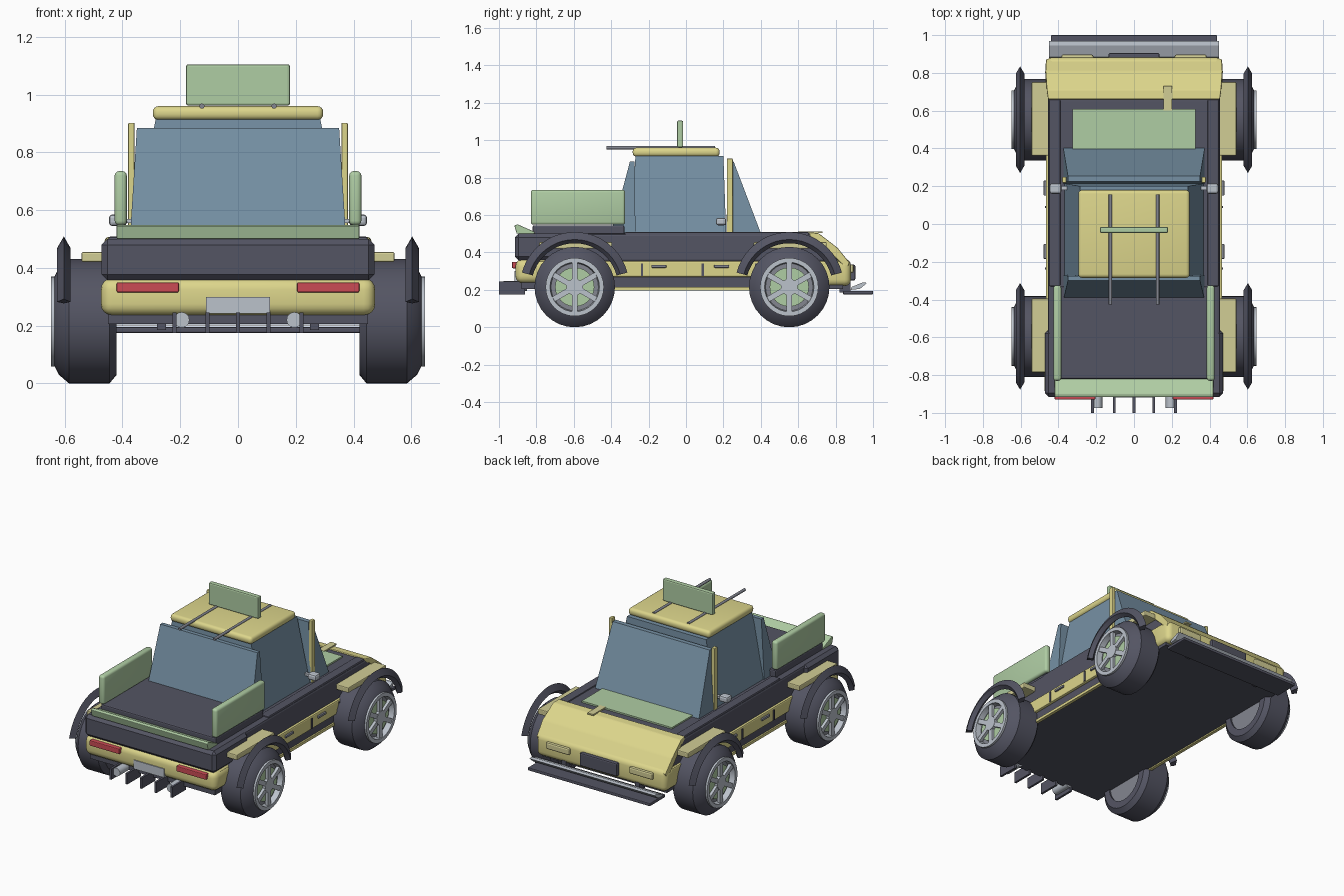
import bpy, bmesh, math
from mathutils import Matrix, Vector

if "Cube" in bpy.data.objects:
    bpy.data.objects.remove(bpy.data.objects["Cube"])


def mat(name, r, g, b):
    m = bpy.data.materials.new(name)
    m.diffuse_color = (r, g, b, 1)
    m.use_nodes = True
    m.node_tree.nodes["Principled BSDF"].inputs["Base Color"].default_value = m.diffuse_color
    return m


DARK = mat("charcoal", .088, .09, .125)
YELLOW = mat("yellow", .72, .67, .26)
PALE = mat("pale yellow", .64, .61, .30)
GREEN = mat("pale green", .43, .61, .37)
GLASS = mat("blue glass", .18, .28, .37)
SILVER = mat("silver", .50, .54, .60)
GREY = mat("mid grey", .23, .24, .28)
RED = mat("red", .60, .07, .09)


def finish(name, bm, m, smooth=False):
    bmesh.ops.recalc_face_normals(bm, faces=bm.faces)
    me = bpy.data.meshes.new(name)
    bm.to_mesh(me)
    bm.free()
    me.materials.append(m)
    ob = bpy.data.objects.new(name, me)
    bpy.context.collection.objects.link(ob)
    if smooth:
        bpy.context.view_layer.objects.active = ob
        ob.select_set(True)
        bpy.ops.object.shade_smooth_by_angle(angle=math.radians(35))
        ob.select_set(False)
    return ob


def box(name, x, y, z, m, bevel=0, seg=2):
    """Box given by its (min, max) range on each axis."""
    bm = bmesh.new()
    bmesh.ops.create_cube(bm, size=1)
    for v in bm.verts:
        v.co = [(r[0] + r[1]) / 2 + c * (r[1] - r[0]) for r, c in zip((x, y, z), v.co)]
    if bevel:
        bmesh.ops.bevel(bm, geom=bm.edges[:], offset=bevel, segments=seg,
                        profile=.5, affect='EDGES')
    return finish(name, bm, m, seg > 2)


def pair(name, x, y, z, m, bevel=0, seg=2):
    for s, side in ((1, "right"), (-1, "left")):
        box(f"{name}_{side}", sorted((s * x[0], s * x[1])), y, z, m, bevel, seg)


def prism(name, pts, hw, m, bevel=0):
    """Side profile of (y, z) or (y, z, half width) points, spanned across x."""
    bm = bmesh.new()
    rows = [[bm.verts.new((s * (p[2] if len(p) > 2 else hw), p[0], p[1])) for p in pts]
            for s in (-1, 1)]
    n = len(pts)
    bm.faces.new(rows[0])
    bm.faces.new(rows[1])
    for i in range(n):
        j = (i + 1) % n
        bm.faces.new((rows[0][i], rows[0][j], rows[1][j], rows[1][i]))
    if bevel:
        bmesh.ops.recalc_face_normals(bm, faces=bm.faces)
        bmesh.ops.bevel(bm, geom=bm.edges[:], offset=bevel, segments=2,
                        profile=.5, affect='EDGES')
    return finish(name, bm, m)


def lathe(name, prof, s, cy, cz, m, a0=0, a1=360, steps=32):
    """Closed (x, radius) section swept around an axle; s mirrors it in x."""
    bm = bmesh.new()
    full = a1 - a0 == 360
    rings = []
    for i in range(steps if full else steps + 1):
        a = math.radians(a0 + (a1 - a0) * i / steps)
        rings.append([bm.verts.new((s * x, cy + r * math.cos(a), cz + r * math.sin(a)))
                      for x, r in prof])
    for i in range(steps):
        p, q = rings[i], rings[(i + 1) % len(rings)]
        for k in range(len(prof)):
            l = (k + 1) % len(prof)
            bm.faces.new((p[k], p[l], q[l], q[k]))
    if not full:
        bm.faces.new(rings[0])
        bm.faces.new(rings[-1])
    return finish(name, bm, m, True)


def rod(name, a, b, r, m, n=12):
    a, b = Vector(a), Vector(b)
    bm = bmesh.new()
    bmesh.ops.create_cone(bm, cap_ends=True, segments=n, radius1=r, radius2=r,
                          depth=(b - a).length)
    q = (b - a).to_track_quat('Z', 'Y').to_matrix().to_4x4()
    bmesh.ops.transform(bm, matrix=Matrix.Translation((a + b) / 2) @ q, verts=bm.verts)
    return finish(name, bm, m, True)


# Lower body: floor, sills and yellow waist band
box("floor_pan", (-.45, .45), (-.88, .84), (.205, .28), DARK)
pair("sill_strip", (.44, .46), (-.42, .40), (.197, .215), YELLOW)
box("waist_band", (-.467, .467), (-.86, .82), (.268, .355), YELLOW, .008)
box("rear_bumper", (-.475, .475), (-.912, -.72), (.235, .365), YELLOW, .04, 4)
box("front_bumper", (-.468, .468), (.72, .882), (.22, .365), YELLOW, .035, 4)

# Upper body, with a wider tail section
prism("upper_body", [(-.88, .35), (.84, .35), (.81, .40), (.70, .49), (.66, .50),
                     (-.88, .50)], .455, DARK, .012)
box("tail_section", (-.472, .472), (-.915, -.56), (.358, .50), DARK, .02, 1)
box("bed_cover", (-.415, .415), (-.82, -.33), (.49, .545), DARK, .008)
pair("bonnet_rail", (.39, .45), (-.33, .66), (.48, .508), DARK, .008)

# Bonnet, its green panel and strip
prism("bonnet", [(.66, .485, .455), (.66, .508, .455), (.71, .502, .462), (.81, .425, .47),
                 (.875, .345, .465), (.86, .31, .465), (.80, .37, .47), (.70, .465, .46)],
      .46, YELLOW, .006)
box("bonnet_panel", (-.325, .325), (.39, .61), (.495, .51), GREEN)
box("bonnet_strip", (.157, .2), (.60, .73), (.503, .512), PALE)

# Door panel gaps and handles
for s in (1, -1):
    for y in (-.235, .09, .375):
        box("panel_gap", sorted((s * .46, s * .472)), (y - .006, y + .006), (.275, .342), DARK)
    for y in (-.145, .19):
        box("door_handle", sorted((s * .46, s * .478)), (y - .04, y + .04), (.318, .334), GREY, .004)

# Cabin glass: tapered middle plus front and rear wedges
bm = bmesh.new()
levels = []
for z, hx, y0, y1 in ((.49, .37, -.30, .215), (.915, .285, -.27, .20)):
    levels.append([bm.verts.new(c) for c in ((-hx, y0, z), (hx, y0, z), (hx, y1, z), (-hx, y1, z))])
for f in levels:
    bm.faces.new(f)
for i in range(4):
    j = (i + 1) % 4
    bm.faces.new((levels[0][i], levels[0][j], levels[1][j], levels[1][i]))
finish("cabin_glass", bm, GLASS)
prism("windscreen", [(.215, .49, .375), (.405, .49, .375), (.255, .885, .35), (.225, .885, .35)],
      .37, GLASS)
prism("rear_window", [(-.27, .49, .375), (-.405, .49, .375), (-.30, .885, .35), (-.275, .885, .35)],
      .37, GLASS)
pair("cabin_pillar", (.358, .38), (.218, .25), (.49, .902), YELLOW, .004)

# Roof, rods and sign board
box("roof", (-.295, .295), (-.285, .18), (.912, .96), YELLOW, .02, 4)
for x in (-.125, .125):
    rod("roof_rod", (x, -.425, .96), (x, .155, .96), .009, GREY)
box("roof_board", (-.18, .18), (-.048, -.015), (.962, 1.105), GREEN, .008)

# Bed side panels and tail lip
pair("bed_side", (.385, .427), (-.83, -.325), (.548, .735), GREEN, .015, 3)
prism("tail_lip", [(-.81, .50), (-.905, .50), (-.918, .545), (-.90, .55), (-.81, .51)],
      .42, GREEN, .004)

# Mirrors
pair("mirror", (.385, .447), (.16, .215), (.545, .585), SILVER, .012)
pair("mirror_arm", (.34, .40), (.18, .20), (.555, .57), SILVER)

# Tail: lamps, plate, diffuser fins and exhausts
pair("tail_lamp", (.205, .42), (-.93, -.895), (.315, .35), RED, .005)
box("rear_plate", (-.11, .11), (-.918, -.90), (.243, .30), SILVER)
for x in (-.22, -.105, 0, .105, .22):
    box("diffuser_fin", (x - .007, x + .007), (-1, -.86), (.175, .245), DARK)
for s in (1, -1):
    rod("exhaust", (s * .195, -.975, .22), (s * .195, -.85, .22), .027, SILVER, 16)

# Nose: grille, lamps, grey blade and splitter
box("front_grille", (-.135, .135), (.86, .905), (.25, .335), DARK, .008)
pair("head_lamp", (.215, .385), (.86, .897), (.29, .335), PALE, .01)
prism("nose_blade", [(.88, .20), (.885, .215), (.945, .24), (.968, .237), (.93, .205)],
      .45, SILVER)
box("splitter", (-.44, .44), (.84, 1.0), (.175, .195), DARK, .005)
pair("splitter_stay", (.25, .28), (.82, .88), (.185, .24), DARK)

# Wheels, arches and wing plates
tyre = [(.42, .14), (.42, .185), (.445, .215), (.585, .215), (.62, .185), (.638, .15), (.60, .14)]
rim = [(.60, .125), (.60, .156), (.648, .156), (.648, .132)]
flare = [(.58, .252), (.603, .292), (.626, .252), (.603, .232)]
for cy in (-.595, .552):
    box_y = (cy - .19, cy + .20)
    pair("wing_plate", (.43, .542), box_y, (.42, .455), PALE, .006)
    for s in (1, -1):
        lathe("tyre", tyre, s, cy, .215, DARK)
        lathe("rim", rim, s, cy, .215, SILVER)
        lathe("arch_flare", flare, s, cy, .217, DARK, 15, 165, 20)
        rod("wheel_back", (s * .43, cy, .215), (s * .612, cy, .215), .145, GREY, 32)
        rod("wheel_disc", (s * .60, cy, .215), (s * .625, cy, .215), .105, GREEN, 24)
        rod("wheel_hub", (s * .61, cy, .215), (s * .645, cy, .215), .045, SILVER, 16)
        for k in range(6):
            a = math.radians(60 * k)
            bm = bmesh.new()
            bmesh.ops.create_cube(bm, size=1)
            bmesh.ops.transform(bm, verts=bm.verts, matrix=Matrix.Translation((s * .632, cy, .215))
                                @ Matrix.Rotation(a, 4, 'X') @ Matrix.Translation((0, 0, .085))
                                @ Matrix.Diagonal((.022, .03, .115, 1)))
            finish("wheel_spoke", bm, SILVER)
